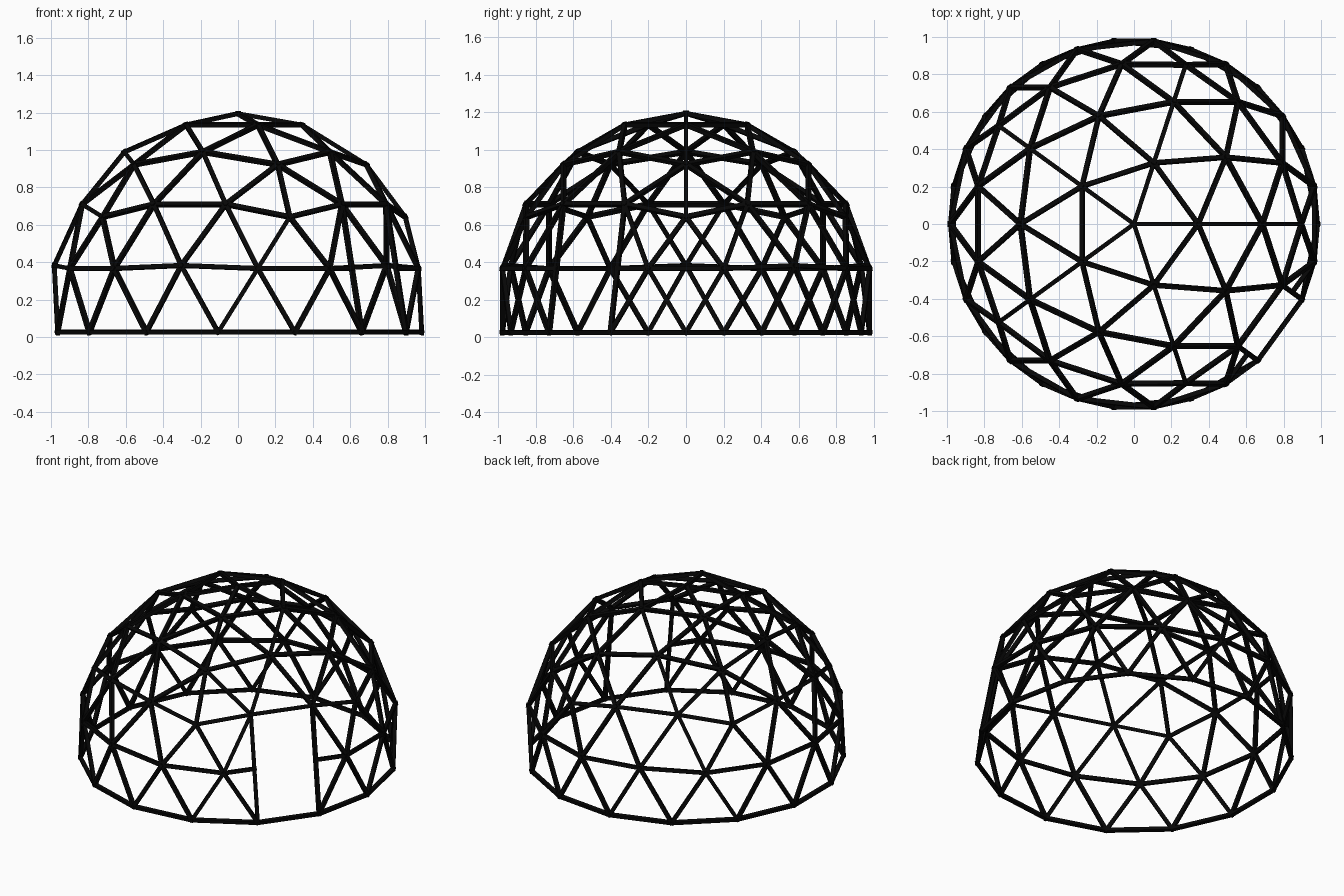
import bpy, bmesh, math
from mathutils import Vector, Matrix

if "Cube" in bpy.data.objects:
    bpy.data.objects.remove(bpy.data.objects["Cube"])

R, CZ, BASE_Z = 1.0, 0.195, 0.026    # sphere radius, sphere centre height, base ring height
SIDE, EXT = 0.0235, 0.012            # square strut width, overshoot past the hub


def ring(z, offset):
    r = math.sqrt(1 - z * z)
    return [Vector((r * math.cos(math.radians(72 * i + offset)),
                    r * math.sin(math.radians(72 * i + offset)), z)) for i in range(5)]


# Icosahedron faces used by the dome (cap and middle band)
top = Vector((0, 0, 1))
up, low = ring(5 ** -0.5, 0), ring(-5 ** -0.5, 36)
faces = []
for i in range(5):
    j = (i + 1) % 5
    faces += [(top, up[i], up[j]), (up[i], low[i], up[j]), (up[j], low[i], low[j])]

# Three-frequency subdivision, projected on the sphere, cut at the base ring
points, edges = {}, set()


def node(f, a, b):
    flat = (f[0] * a + f[1] * b + f[2] * (3 - a - b)) / 3
    if flat.z < -0.2:
        return None
    p = flat.normalized() * R + Vector((0, 0, CZ))
    if flat.z < 0:
        p.z = BASE_Z
    key = tuple(round(c, 3) + 0.0 for c in p)
    points[key] = p
    return key


for f in faces:
    for a in range(3):
        for b in range(3 - a):
            tri = [node(f, a + 1, b), node(f, a, b + 1), node(f, a, b)]
            for k in range(3):
                p, q = tri[k], tri[(k + 1) % 3]
                if p and q:
                    edges.add(tuple(sorted((p, q))))


def nearest(x, y, z):
    return min(points, key=lambda k: (points[k] - Vector((x, y, z))).length)


# Square bars, each with one face turned to the dome centre
def struts(name, segments):
    bm = bmesh.new()
    for p, q in segments:
        mid, along = (p + q) / 2, (q - p).normalized()
        side = along.cross(mid - Vector((0, 0, CZ))).normalized()
        rot = Matrix((side, along.cross(side), along)).transposed().to_4x4()
        size = Matrix.Diagonal((SIDE, SIDE, (q - p).length + 2 * EXT, 1))
        bmesh.ops.create_cube(bm, size=1, matrix=Matrix.Translation(mid) @ rot @ size)
    bmesh.ops.recalc_face_normals(bm, faces=bm.faces)
    me = bpy.data.meshes.new(name)
    bm.to_mesh(me)
    bm.free()
    ob = bpy.data.objects.new(name, me)
    ob.data.materials.append(black)
    bpy.context.collection.objects.link(ob)


black = bpy.data.materials.new("black_steel")
black.diffuse_color = (0.002, 0.002, 0.002, 1)
black.use_nodes = True
black.node_tree.nodes["Principled BSDF"].inputs["Base Color"].default_value = black.diffuse_color

# Doorway: drop the hub at -36 degrees, add straight posts and shortened side rails
hub = nearest(0.79, -0.57, 0.385)
posts = [(points[nearest(0.56, -0.65, 0.71)], points[nearest(0.66, -0.73, 0.02)]),
         (points[nearest(0.79, -0.32, 0.71)], points[nearest(0.90, -0.40, 0.02)])]
rails = []
for e in sorted(edges):
    if hub in e:
        p = points[e[0] if e[1] == hub else e[1]]
        if 0.2 < p.z < 0.5:
            a, b = min(posts, key=lambda s: ((s[0] + s[1]) / 2 - p).length)
            rails.append((p, a.lerp(b, (a.z - p.z) / (a.z - b.z))))

frame = [(points[a], points[b]) for a, b in sorted(edges) if hub not in (a, b)]
struts("dome_frame", [s for s in frame if max(s[0].z, s[1].z) >= 0.1])
struts("base_ring", [s for s in frame if max(s[0].z, s[1].z) < 0.1])
struts("door_posts", posts)
struts("door_side_rails", rails)
